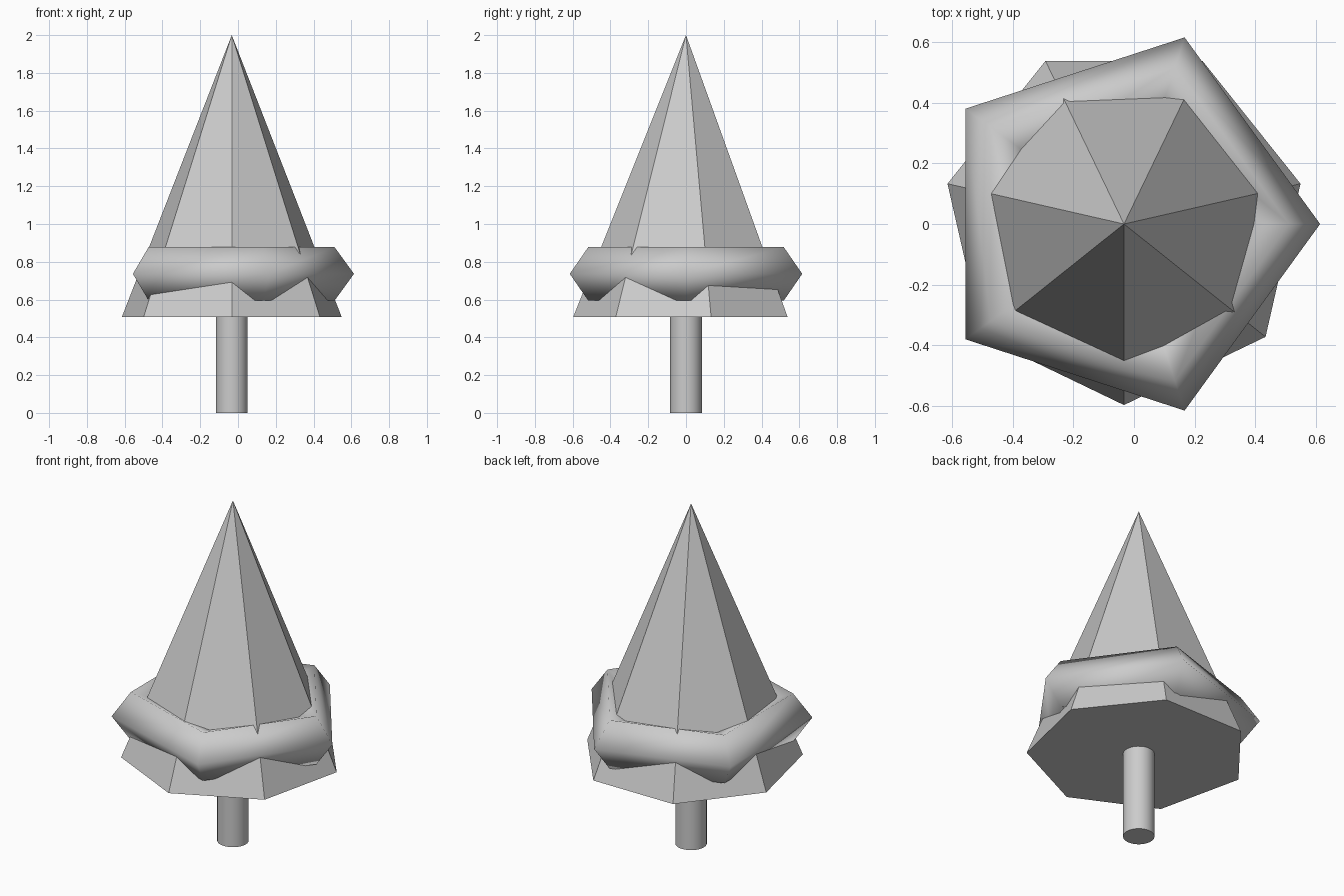
import bpy
import math

cube = bpy.data.objects.get("Cube")
if cube:
    bpy.data.objects.remove(cube, do_unlink=True)

UNIT = 0.4977          # ring radius, sets all proportions
CENTRE_X = -0.033
CONE_HEIGHT = 3 * UNIT
CONE_BASE = 2 - CONE_HEIGHT

grey = bpy.data.materials.new("plain grey")
grey.use_nodes = True
colour = (0.6, 0.6, 0.6, 1)
grey.diffuse_color = colour
grey.node_tree.nodes["Principled BSDF"].inputs["Base Color"].default_value = colour


def finish(name):
    obj = bpy.context.object
    obj.name = name
    obj.data.materials.append(grey)
    return obj


# Seven-sided foliage cone, one corner facing the front
bpy.ops.mesh.primitive_cone_add(
    vertices=7, radius1=1.2 * UNIT, radius2=0, depth=CONE_HEIGHT,
    location=(CENTRE_X, 0, CONE_BASE + CONE_HEIGHT / 2), rotation=(0, 0, math.pi))
finish("foliage_cone")

# Five-cornered ring with a five-sided section, fully smooth
bpy.ops.mesh.primitive_torus_add(
    major_segments=5, minor_segments=5, major_radius=UNIT,
    minor_radius=0.3 * UNIT, location=(CENTRE_X, 0, 0.736))
finish("foliage_ring")
bpy.ops.object.shade_smooth()

# Round trunk reaching just inside the cone
trunk_height = CONE_BASE + 0.1
bpy.ops.mesh.primitive_cylinder_add(
    vertices=32, radius=0.084, depth=trunk_height,
    location=(CENTRE_X, 0, trunk_height / 2))
finish("trunk")
bpy.ops.object.shade_smooth_by_angle(angle=math.radians(30))
